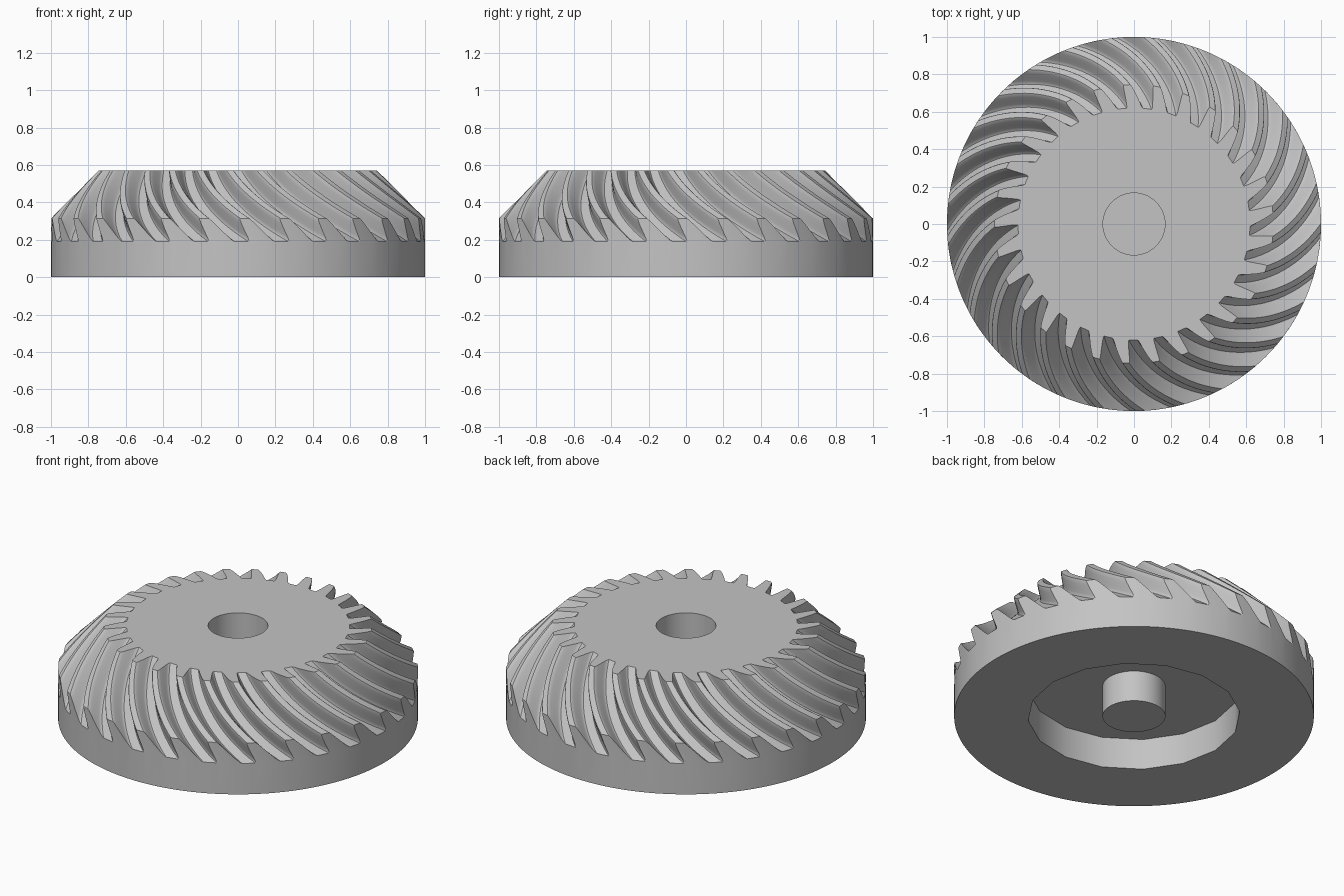
import bpy, bmesh
from math import cos, sin, pi

if "Cube" in bpy.data.objects:
    bpy.data.objects.remove(bpy.data.objects["Cube"])

TEETH = 29
STEPS = 14                      # rows along each tooth
PITCH = 2 * pi / TEETH
TOP, ROOT_IN, RIM = 0.57, 0.62, 1.0
LIFT = 0.0625                   # radial and axial rise from root to tip
PHASE = -pi / 2 + 0.02

steel = bpy.data.materials.new("plain grey")
steel.use_nodes = True
grey = (0.55, 0.55, 0.55, 1)
steel.diffuse_color = grey
steel.node_tree.nodes["Principled BSDF"].inputs["Base Color"].default_value = grey


def make_object(name, bm):
    bmesh.ops.recalc_face_normals(bm, faces=bm.faces)
    mesh = bpy.data.meshes.new(name)
    bm.to_mesh(mesh)
    bm.free()
    obj = bpy.data.objects.new(name, mesh)
    mesh.materials.append(steel)
    bpy.context.collection.objects.link(obj)
    return obj


def cylinder(name, radius, low, high, sides):
    bm = bmesh.new()
    bmesh.ops.create_cone(bm, cap_ends=True, segments=sides, radius1=radius,
                          radius2=radius, depth=high - low)
    bmesh.ops.translate(bm, verts=bm.verts, vec=(0, 0, (low + high) / 2))
    return make_object(name, bm)


def smooth(obj):
    bpy.ops.object.select_all(action="DESELECT")
    obj.select_set(True)
    bpy.context.view_layer.objects.active = obj
    bpy.ops.object.shade_smooth_by_angle(angle=pi / 6)


def cut(obj, cutter):
    mod = obj.modifiers.new("cut", "BOOLEAN")
    mod.operation = "DIFFERENCE"
    mod.solver = "EXACT"
    mod.object = cutter
    bpy.context.view_layer.objects.active = obj
    bpy.ops.object.modifier_apply(modifier=mod.name)
    bpy.data.objects.remove(cutter)


def twist(r):
    # spiral that steepens towards the rim, zero at the rim
    t = (r - ROOT_IN) / (RIM - ROOT_IN)
    return 0.33 * t + 0.13 * t * t - 0.46


# Tooth cross-section: fraction of the pitch from the gap centre, height
half = [(0.08, 0), (0.17, 0), (0.205, 0.06), (0.235, 0.2), (0.275, 0.45),
        (0.325, 0.75), (0.365, 0.95), (0.39, 1)]
section = [(0, 0)] + half + [(0.5, 1)] + [(1 - u, h) for u, h in reversed(half)]

# Gear body: one column per section point, from the base rim up to the top face
bm = bmesh.new()


def polar(r, angle, z):
    return bm.verts.new((r * cos(angle), r * sin(angle), z))


columns = []
for tooth in range(TEETH):
    for u, h in section:
        angle = PHASE + (tooth + u) * PITCH
        k = h * LIFT
        column = [polar(RIM, angle, 0), polar(RIM, angle, 0.185)]
        for i in range(STEPS + 1):
            s = i / STEPS
            root = (RIM - k) * (1 - s) + (ROOT_IN + k) * s
            column.append(polar(root + k, angle + twist(root),
                                TOP - (root - ROOT_IN) + k))
        column.append(polar(ROOT_IN - 0.01, angle + twist(ROOT_IN), TOP))
        columns.append(column)

for a, b in zip(columns, columns[1:] + columns[:1]):
    for i in range(len(a) - 1):
        bm.faces.new((a[i], b[i], b[i + 1], a[i + 1]))
bm.faces.new([c[-1] for c in columns])
bm.faces.new([c[0] for c in reversed(columns)])
gear = make_object("gear_body", bm)

# Top bore and underside recess
cut(gear, cylinder("bore_cutter", 0.166, 0.2, 1, 48))
cut(gear, cylinder("recess_cutter", 0.59, -0.2, 0.19, 16))
smooth(gear)

# Central boss inside the recess
smooth(cylinder("centre_boss", 0.175, 0, 0.195, 48))
